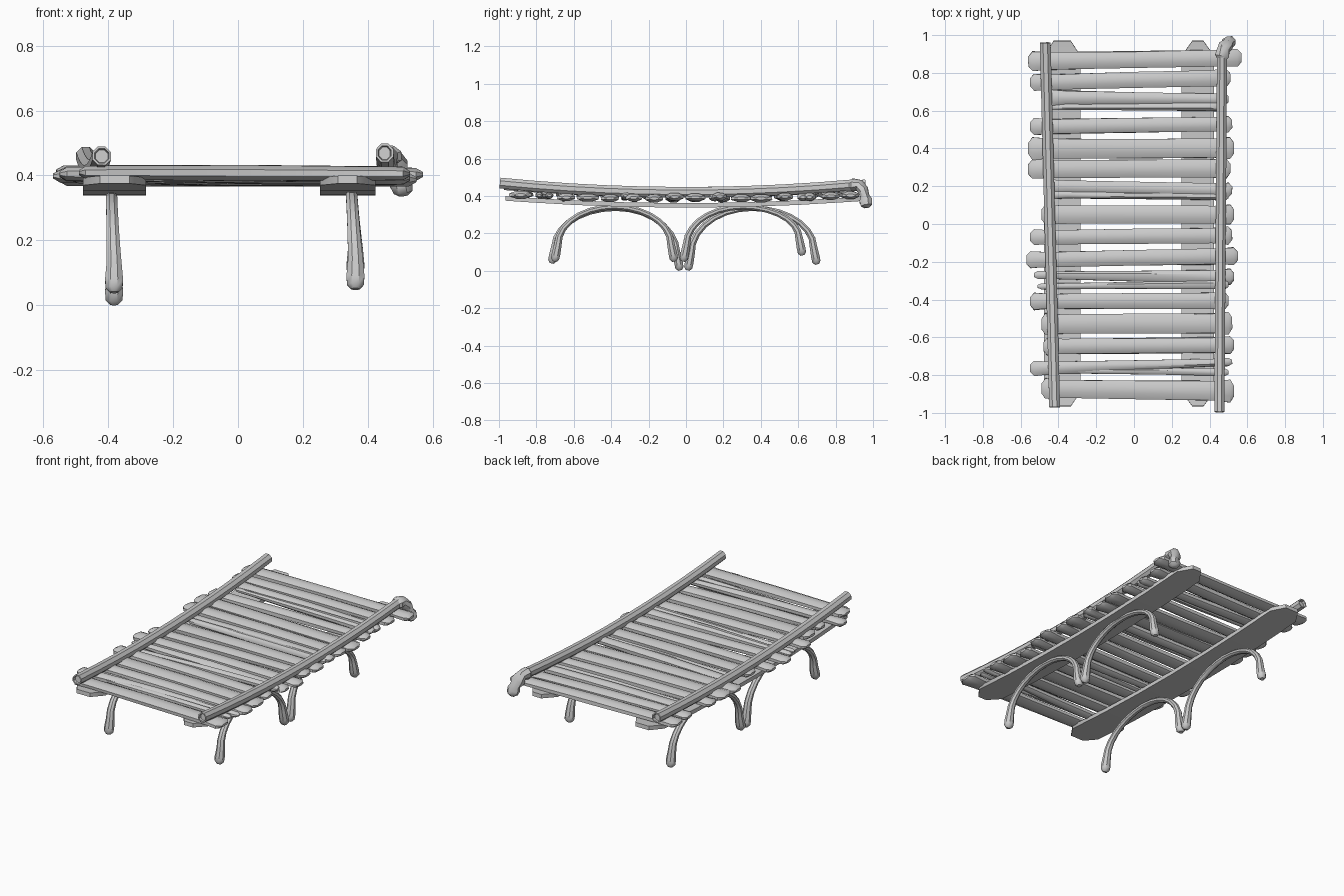
import bpy, bmesh, math, random
from mathutils import Vector

random.seed(4)
if "Cube" in bpy.data.objects:
    bpy.data.objects.remove(bpy.data.objects["Cube"])

wood = bpy.data.materials.new("grey_wood")
wood.use_nodes = True
GREY = (0.6, 0.6, 0.6, 1)
wood.diffuse_color = GREY
wood.node_tree.nodes["Principled BSDF"].inputs["Base Color"].default_value = GREY
parts = []


def loft(name, stations, side, sides=8, jitter=0.0, hollow=0.0):
    """Skin rings (centre, half width, half height) along a path."""
    bm = bmesh.new()
    pts = [Vector(s[0]) for s in stations]
    side = Vector(side)
    rings = []
    for i, (c, w, h) in enumerate(stations):
        tangent = (pts[min(i + 1, len(pts) - 1)] - pts[max(i - 1, 0)]).normalized()
        across = (side - tangent * side.dot(tangent)).normalized()
        up = tangent.cross(across)
        ring = []
        for k in range(sides):
            a = math.tau * (k + 0.5) / sides
            r = 1 + random.uniform(-jitter, jitter)
            ring.append(bm.verts.new(pts[i] + across * w * r * math.cos(a) + up * h * r * math.sin(a)))
        rings.append(ring)
    for a, b in zip(rings, rings[1:]):
        for k in range(sides):
            j = (k + 1) % sides
            bm.faces.new((a[k], a[j], b[j], b[k]))
    caps = [bm.faces.new(rings[0][::-1]), bm.faces.new(rings[-1])]
    bmesh.ops.recalc_face_normals(bm, faces=bm.faces)
    if hollow:
        bmesh.ops.inset_individual(bm, faces=caps, thickness=hollow)
        bmesh.ops.inset_individual(bm, faces=caps, thickness=hollow / 2, depth=-hollow * 2)
    mesh = bpy.data.meshes.new(name)
    bm.to_mesh(mesh)
    bm.free()
    mesh.materials.append(wood)
    ob = bpy.data.objects.new(name, mesh)
    bpy.context.collection.objects.link(ob)
    parts.append(ob)


def sag(base, y, amount):
    return base + amount * y * y


# Cross slats: left-hand x, right-hand x, y at each end, width at each end
slats = [
    (-.56, .57, .86, .88, .10, .09), (-.55, .51, .75, .775, .085, .09),
    (-.46, .50, .67, .66, .08, .06), (-.45, .49, .62, .625, .03, .06),
    (-.55, .52, .515, .53, .085, .08), (-.56, .53, .40, .40, .11, .11),
    (-.56, .51, .29, .295, .10, .10), (-.45, .52, .20, .18, .07, .07),
    (-.44, .50, .155, .15, .04, .05), (-.49, .53, .05, .05, .10, .10),
    (-.55, .52, -.07, -.06, .08, .09), (-.57, .55, -.19, -.17, .085, .09),
    (-.53, .53, -.27, -.28, .04, .08), (-.51, .50, -.33, -.32, .03, .05),
    (-.55, .50, -.41, -.405, .085, .09), (-.49, .52, -.53, -.525, .11, .11),
    (-.48, .53, -.65, -.64, .085, .09), (-.55, .52, -.765, -.73, .075, .04),
    (-.45, .50, -.775, -.785, .03, .04), (-.49, .53, -.87, -.885, .10, .11),
]
for x0, x1, y0, y1, w0, w1 in slats:
    tilt = random.uniform(-.008, .008)
    rings = []
    # Flared, chipped ends around a plain middle
    for t, wide, thick in ((0, .55, .3), (.02, 1.15, .8), (.1, 1, .85), (.5, 1, 1),
                           (.9, 1, .85), (.98, 1.15, .8), (1, .55, .3)):
        y = y0 + (y1 - y0) * t
        z = sag(.392, y, .02) + tilt * (t - .5) * 2
        half = (w0 + (w1 - w0) * t) / 2
        rings.append(((x0 + (x1 - x0) * t, y, z), half * wide, min(.027, half) * thick))
    loft("slat", rings, (0, 1, 0), jitter=.06)

# Side rails lying on the slats, with hollow ends
rail = []
for i in range(11):
    y = -.97 + 1.93 * i / 10
    rail.append(((-.42 - .05 * i / 10, y, sag(.42, y, .043)), .031, .031))
loft("right_rail", rail, (1, 0, 0), hollow=.007)
rail = []
for i in range(11):
    y = -.995 + 1.885 * i / 10
    rail.append(((.452 + .014 * i / 10, y, sag(.42, y, .05)), .029, .031))
loft("left_rail", rail, (1, 0, 0), hollow=.007)

# Knotted stub hooking down off the back of the left rail
stub = [((.465, .87, .458), .025, .025), ((.467, .89, .46), .038, .036),
        ((.475, .925, .458), .033, .032), ((.485, .945, .43), .04, .034),
        ((.495, .955, .40), .03, .026), ((.503, .96, .375), .038, .036),
        ((.508, .965, .35), .032, .03), ((.51, .967, .338), .015, .015)]
loft("rail_knot", stub, (1, 0, 0), jitter=.1)

# Flat lengthwise boards under the slats
for name, cx, half, tip in (("right_board", -.38, .097, .065), ("left_board", .338, .086, .042)):
    rings = []
    for y in (-.965, -.89, -.6, -.3, 0, .3, .6, .89, .97):
        w = tip * .7 if abs(y) > .95 else half
        rings.append(((cx, y, sag(.35, y, .04)), w * math.sqrt(2), .012 * math.sqrt(2)))
    loft(name, rings, (1, 0, 0), sides=4)


# Arched legs with bulb feet
def arch(name, x_top, x_foot, y0, y1, z0, z1, top):
    rings = [((x_foot, y0 - .004, z0), .014, .012), ((x_foot, y0, z0 + .014), .028, .024),
             ((x_foot, y0 + .005, z0 + .04), .03, .025)]
    tail = [((x_foot, y1 - .005, z1 + .04), .03, .025), ((x_foot, y1, z1 + .014), .028, .024),
            ((x_foot, y1 + .004, z1), .014, .012)]
    mid, half = (y0 + y1) / 2, (y1 - y0) / 2 - .015
    for i in range(15):
        a = math.pi * (1 - i / 14)
        base = (z0 if i < 7 else z1) + .09
        s = math.sin(a)
        r = .016 + .006 * (1 - s) ** 2
        rings.append(((x_foot + (x_top - x_foot) * s, mid + half * math.cos(a),
                       base + (top - base) * s), r + .003, r))
    loft(name, rings + tail, (1, 0, 0))


arch("right_front_arch", -.39, -.382, -.715, -.035, .04, .003, .335)
arch("right_back_arch", -.39, -.382, .012, .697, .003, .035, .335)
arch("left_front_arch", .35, .362, -.70, -.065, .05, .05, .342)
arch("left_back_arch", .35, .362, -.012, .62, .05, .083, .342)

# Rest on the ground and smooth the rounded parts
bpy.context.view_layer.update()
for ob in bpy.context.selected_objects:
    ob.select_set(False)
low = min((v.co.z for ob in parts for v in ob.data.vertices))
for ob in parts:
    ob.location.z -= low
    ob.select_set(True)
bpy.context.view_layer.objects.active = parts[0]
bpy.ops.object.shade_smooth_by_angle(angle=math.radians(40))
